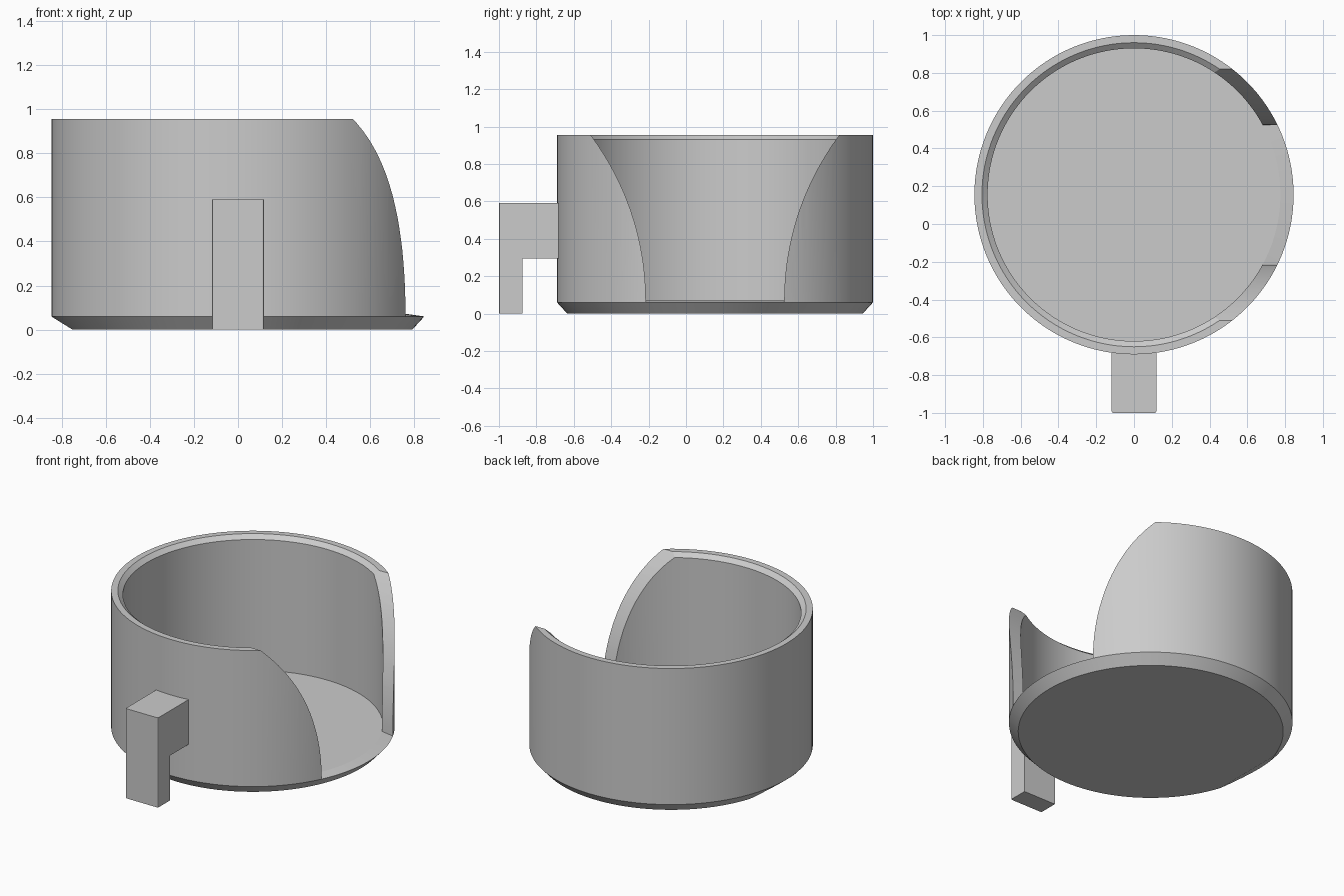
import bpy
import bmesh
import math
from mathutils import Vector

if "Cube" in bpy.data.objects:
    bpy.data.objects.remove(bpy.data.objects["Cube"], do_unlink=True)

CENTRE_Y = 0.155
SEGMENTS = 128

grey = bpy.data.materials.new("plain_grey")
grey.use_nodes = True
colour = (0.6, 0.6, 0.6, 1)
grey.diffuse_color = colour
grey.node_tree.nodes["Principled BSDF"].inputs["Base Color"].default_value = colour


def make_object(name, bm):
    bmesh.ops.recalc_face_normals(bm, faces=bm.faces)
    mesh = bpy.data.meshes.new(name)
    bm.to_mesh(mesh)
    bm.free()
    mesh.materials.append(grey)
    obj = bpy.data.objects.new(name, mesh)
    bpy.context.collection.objects.link(obj)
    return obj


def activate(obj):
    bpy.ops.object.select_all(action='DESELECT')
    obj.select_set(True)
    bpy.context.view_layer.objects.active = obj


def lathe(profile, closed):
    """Spin a (radius, z) profile around the cup's axis."""
    bm = bmesh.new()
    verts = [bm.verts.new((r, CENTRE_Y, z)) for r, z in profile]
    pairs = list(zip(verts, verts[1:]))
    if closed:
        pairs.append((verts[-1], verts[0]))
    edges = [bm.edges.new(p) for p in pairs]
    bmesh.ops.spin(bm, geom=verts + edges, cent=(0, CENTRE_Y, 0), axis=(0, 0, 1),
                   angle=math.tau, steps=SEGMENTS, use_merge=True)
    bmesh.ops.remove_doubles(bm, verts=bm.verts, dist=0.0001)
    return bm


def prism(outline, x0, x1):
    """Extrude a (y, z) outline along x."""
    bm = bmesh.new()
    face = bm.faces.new([bm.verts.new((x0, y, z)) for y, z in outline])
    new = bmesh.ops.extrude_face_region(bm, geom=[face])["geom"]
    bmesh.ops.translate(bm, vec=(x1 - x0, 0, 0),
                        verts=[v for v in new if isinstance(v, bmesh.types.BMVert)])
    return bm


# Base: floor disc with chamfered rim and one steeper flat on the side
bm = lathe([(0, 0), (0.79, 0), (0.845, 0.06), (0.775, 0.07), (0, 0.07)], False)
cut = bmesh.ops.bisect_plane(bm, geom=bm.verts[:] + bm.edges[:] + bm.faces[:], dist=1e-5,
                             plane_co=(-0.75, 0, 0),
                             plane_no=Vector((-0.06, 0, -0.097)).normalized(),
                             clear_outer=True)["geom_cut"]
bmesh.ops.holes_fill(bm, edges=[e for e in cut if isinstance(e, bmesh.types.BMEdge)])
base = make_object("cup_base", bm)

# Wall: thin ring with a bevelled inner lip
wall = make_object("cup_wall", lathe([(0.845, 0.06), (0.845, 0.955), (0.805, 0.955),
                                      (0.775, 0.93), (0.775, 0.07)], True))

# Opening: flared slot cut through one side of the wall
RADIUS, HALF, BOTTOM, STEPS = 1.475, 0.37, 0.07, 20
side = [(HALF, -0.1)]
for i in range(STEPS + 1):
    rise = 0.98 * i / STEPS
    side.append((HALF + RADIUS - math.sqrt(RADIUS ** 2 - rise ** 2), BOTTOM + rise))
outline = [(CENTRE_Y + h, z) for h, z in side]
outline += [(CENTRE_Y - h, z) for h, z in reversed(side)]
cutter = make_object("opening_cutter", prism(outline, 0.2, 1.2))
cutter.hide_render = True
mod = wall.modifiers.new("opening", 'BOOLEAN')
mod.operation = 'DIFFERENCE'
mod.solver = 'EXACT'
mod.object = cutter
activate(wall)
bpy.ops.object.modifier_apply(modifier=mod.name)
bpy.data.objects.remove(cutter, do_unlink=True)

# Clip: hooked bracket on the front, with softened outer corners
bm = prism([(-1, 0), (-0.875, 0), (-0.875, 0.295), (-0.66, 0.295),
            (-0.66, 0.59), (-1, 0.59)], -0.118, 0.118)
corners = [e for e in bm.edges if all(v.co.y < -0.99 for v in e.verts)
           and abs(e.verts[0].co.x - e.verts[1].co.x) < 0.01]
bmesh.ops.bevel(bm, geom=corners, offset=0.008, segments=2, affect='EDGES', profile=0.5)
clip = make_object("belt_clip", bm)

for obj in (base, wall):
    activate(obj)
    bpy.ops.object.shade_smooth_by_angle(angle=math.radians(7))
